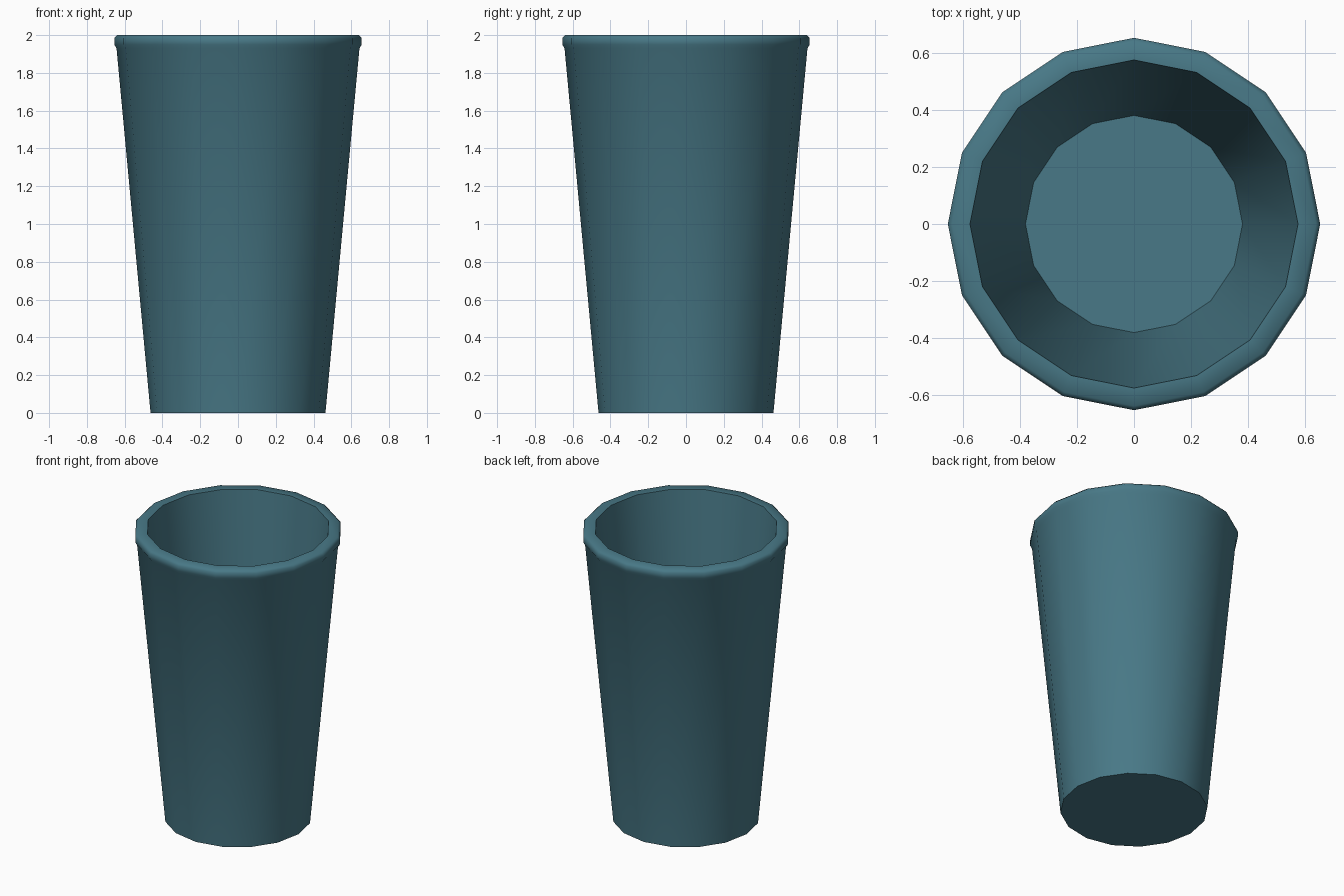
import bpy, bmesh, math

if "Cube" in bpy.data.objects:
    bpy.data.objects.remove(bpy.data.objects["Cube"])

SIDES = 16

# Cup section (radius, height): outer wall, rolled rim, inner wall, floor
profile = [(0.463, 0.0), (0.643, 1.93), (0.655, 1.95), (0.655, 1.985),
           (0.64, 2.0), (0.577, 2.0), (0.382, 0.06)]

bm = bmesh.new()
rings = []
for r, z in profile:
    rings.append([bm.verts.new((r * math.cos(2 * math.pi * i / SIDES),
                                r * math.sin(2 * math.pi * i / SIDES), z))
                  for i in range(SIDES)])

# Walls between neighbouring rings
for a, b in zip(rings, rings[1:]):
    for i in range(SIDES):
        j = (i + 1) % SIDES
        bm.faces.new((a[i], a[j], b[j], b[i]))

# Underside and inner floor
bm.faces.new(list(reversed(rings[0])))
bm.faces.new(rings[-1])
bmesh.ops.recalc_face_normals(bm, faces=bm.faces[:])

mesh = bpy.data.meshes.new("cup")
bm.to_mesh(mesh)
bm.free()
cup = bpy.data.objects.new("cup", mesh)
bpy.context.collection.objects.link(cup)

# Teal colour
mat = bpy.data.materials.new("teal")
mat.diffuse_color = (0.065, 0.19, 0.242, 1)
mat.use_nodes = True
mat.node_tree.nodes["Principled BSDF"].inputs["Base Color"].default_value = mat.diffuse_color
mesh.materials.append(mat)

# Smooth sides, sharp lip and base
bpy.context.view_layer.objects.active = cup
cup.select_set(True)
bpy.ops.object.shade_smooth_by_angle(angle=math.radians(60))
